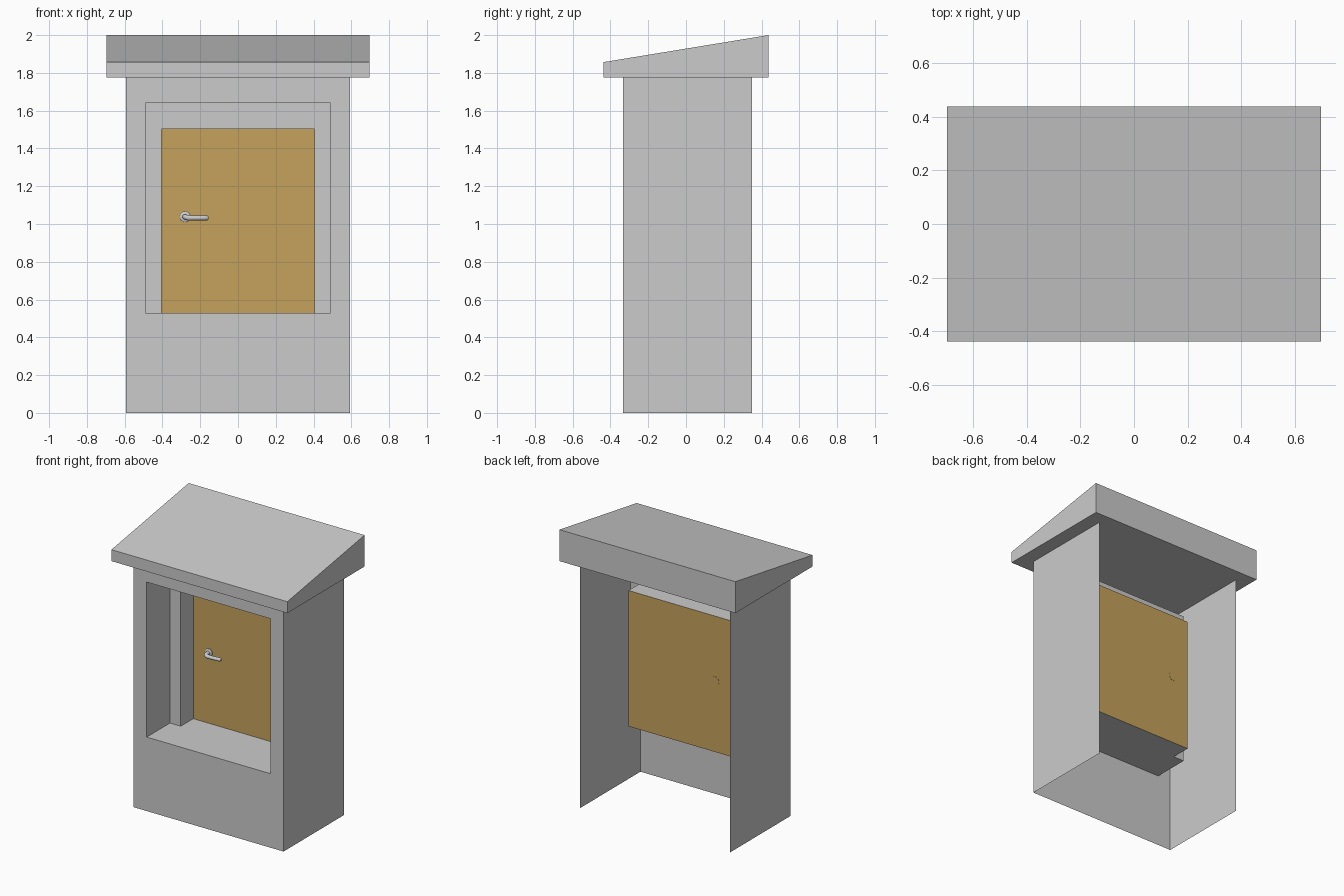
import bpy, math
from mathutils import Vector

if "Cube" in bpy.data.objects:
    bpy.data.objects.remove(bpy.data.objects["Cube"])

BODY_X, FRONT, BACK, BODY_TOP = 0.594, -0.333, 0.35, 1.775
STEP_Y, DOOR_Y, SILL = -0.07, 0.072, 0.53


def make(name, verts, faces, mat=None):
    mesh = bpy.data.meshes.new(name)
    mesh.from_pydata(verts, [], faces)
    obj = bpy.data.objects.new(name, mesh)
    bpy.context.collection.objects.link(obj)
    if mat:
        mesh.materials.append(mat)
    return obj


def ring(w, y, z0, z1):
    return [(-w, y, z0), (w, y, z0), (w, y, z1), (-w, y, z1)]


def tube(name, path, radii, sides=16, up=Vector((0, 0, 1)), mat=None):
    """Capped round sweep along a path lying in a horizontal plane."""
    pts = [Vector(p) for p in path]
    verts, faces, n = [], [], len(pts)
    for i, p in enumerate(pts):
        t = (pts[min(i + 1, n - 1)] - pts[max(i - 1, 0)]).normalized()
        side = up.cross(t).normalized()
        for k in range(sides):
            a = 2 * math.pi * k / sides
            verts.append(p + radii[i] * (math.cos(a) * side + math.sin(a) * t.cross(side)))
    for i in range(n - 1):
        for k in range(sides):
            j = (k + 1) % sides
            faces.append((i * sides + k, i * sides + j, (i + 1) * sides + j, (i + 1) * sides + k))
    faces.append(tuple(reversed(range(sides))))
    faces.append(tuple(range((n - 1) * sides, n * sides)))
    obj = make(name, verts, faces, mat)
    bpy.context.view_layer.objects.active = obj
    obj.select_set(True)
    bpy.ops.object.shade_smooth_by_angle(angle=math.radians(40))
    obj.select_set(False)
    return obj


wood = bpy.data.materials.new("door_wood")
wood.diffuse_color = (0.56, 0.36, 0.11, 1)
wood.use_nodes = True
wood.node_tree.nodes["Principled BSDF"].inputs["Base Color"].default_value = wood.diffuse_color

# Shell: front panel, stepped recess, and side walls; back and base are open
rings = [ring(BODY_X, FRONT, 0, BODY_TOP), ring(0.49, FRONT, SILL, 1.64),
         ring(0.49, STEP_Y, SILL, 1.64), ring(0.405, STEP_Y, SILL, 1.503),
         ring(0.405, DOOR_Y, SILL, 1.503)]
verts = [v for r in rings for v in r]
faces = []
for r in range(len(rings) - 1):
    for i in range(4):
        if r == 2 and i == 0:
            continue  # the sill has no step
        a, b = r * 4 + i, r * 4 + (i + 1) % 4
        faces.append((a, b, b + 4, a + 4))
n = len(verts)
verts += ring(BODY_X, BACK, 0, BODY_TOP)
faces += [(0, 3, n + 3, n), (1, n + 1, n + 2, 2)]
make("booth_shell", verts, faces)

# Door panel closing the recess
make("door", ring(0.405, DOOR_Y, SILL, 1.503), [(0, 1, 2, 3)], wood)

# Sloped roof slab
profile = [(-0.437, 1.775), (0.437, 1.775), (0.437, 2.0), (-0.437, 1.857)]
verts = [(x, y, z) for x in (-0.697, 0.697) for y, z in profile]
faces = [(3, 2, 1, 0), (4, 5, 6, 7)]
faces += [(i, (i + 1) % 4, (i + 1) % 4 + 4, i + 4) for i in range(4)]
make("roof", verts, faces)

# Door handle: rosette, curved lever, and round cap on the inner side
hx, hz = -0.28, 1.038
tube("handle_rosette", [(hx, DOOR_Y, hz), (hx, DOOR_Y - 0.006, hz), (hx, DOOR_Y - 0.01, hz)],
     [0.028, 0.028, 0.023], 24)
path = [(hx, DOOR_Y - 0.004, hz), (hx, DOOR_Y - 0.025, hz)]
for k in range(1, 7):  # bend from the door towards the lever
    a = math.pi / 2 * k / 6
    path.append((hx + 0.022 * (1 - math.cos(a)), DOOR_Y - 0.025 - 0.022 * math.sin(a), hz - 0.001 * k))
radii = [0.014] * len(path)
for k in range(1, 6):
    t = k / 5
    path.append((hx + 0.022 + 0.095 * t, DOOR_Y - 0.047 + 0.008 * t * t, hz - 0.006))
    radii.append(0.013)
path.append((hx + 0.123, DOOR_Y - 0.038, hz - 0.006))
radii.append(0.008)
tube("handle_lever", path, radii)
tube("inner_handle_cap", [(hx, DOOR_Y, hz), (hx, DOOR_Y + 0.002, hz)], [0.033, 0.033], 24, mat=wood)
